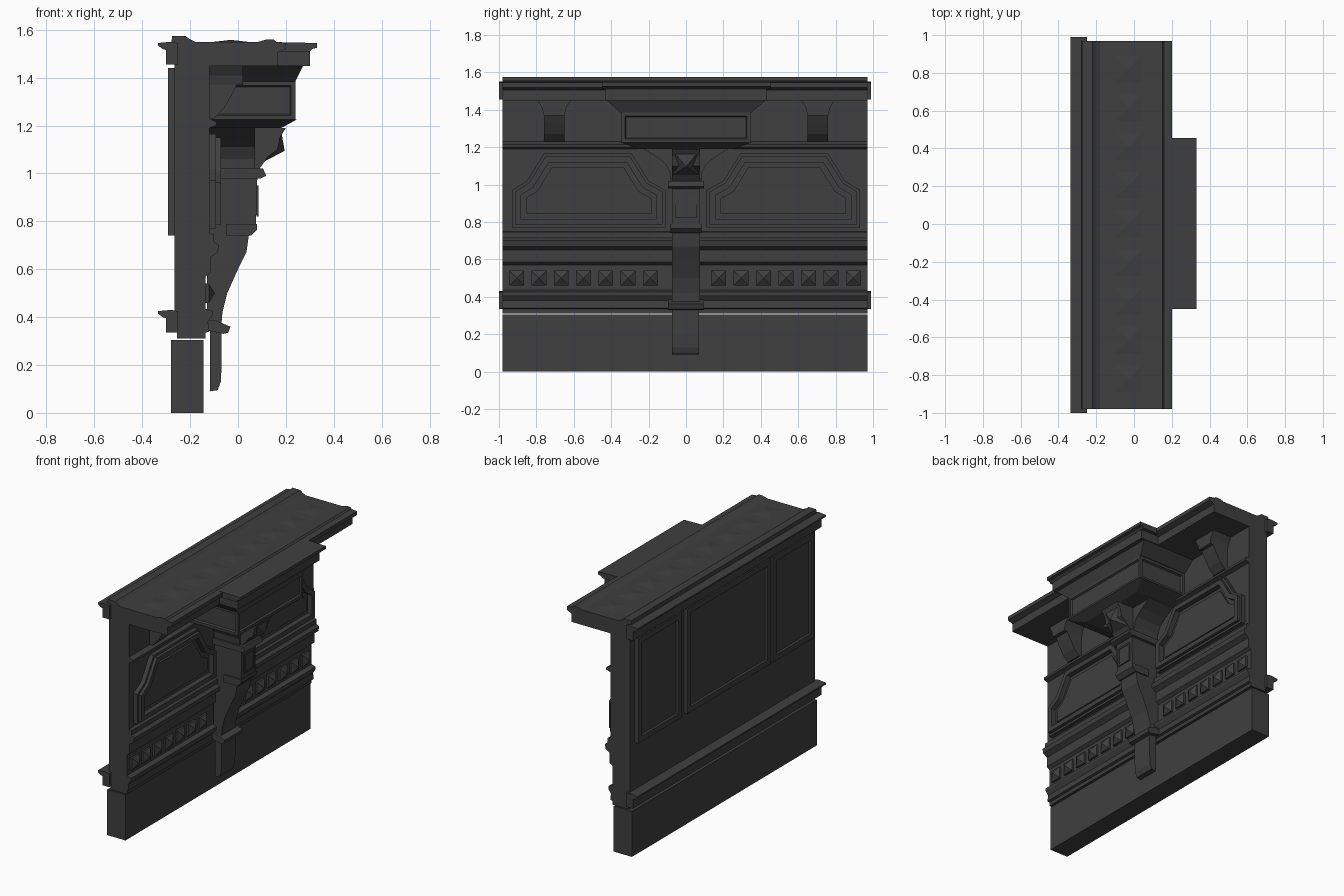
import bpy, bmesh
from mathutils import Vector

cube = bpy.data.objects.get("Cube")
if cube:
    bpy.data.objects.remove(cube, do_unlink=True)

mat = bpy.data.materials.new("charcoal stone")
mat.use_nodes = True
COLOR = (0.05, 0.05, 0.05, 1)
mat.diffuse_color = COLOR
mat.node_tree.nodes["Principled BSDF"].inputs["Base Color"].default_value = COLOR

Y0, Y1 = -0.98, 0.97


def finish(name, bm, fix=True):
    if fix:
        bmesh.ops.recalc_face_normals(bm, faces=bm.faces[:])
    me = bpy.data.meshes.new(name)
    bm.to_mesh(me)
    bm.free()
    me.materials.append(mat)
    ob = bpy.data.objects.new(name, me)
    bpy.context.collection.objects.link(ob)
    return ob


def prism(name, pts, a, b, axis="y"):
    """Extrude a profile: (x, z) along y, or (y, z) along x."""
    bm = bmesh.new()
    place = (lambda p, d: (p[0], d, p[1])) if axis == "y" else (lambda p, d: (d, p[0], p[1]))
    lo = [bm.verts.new(place(p, a)) for p in pts]
    hi = [bm.verts.new(place(p, b)) for p in pts]
    bm.faces.new(lo)
    bm.faces.new(hi)
    for i in range(len(pts)):
        j = (i + 1) % len(pts)
        bm.faces.new((lo[i], lo[j], hi[j], hi[i]))
    return finish(name, bm)


def box(name, x0, x1, y0, y1, z0, z1):
    return prism(name, [(x0, z0), (x1, z0), (x1, z1), (x0, z1)], y0, y1)


def stepped_panel(name, pts, x, direction, steps):
    """Panel lying in a yz plane, worked with successive (inset, depth) steps."""
    bm = bmesh.new()
    face = bm.faces.new([bm.verts.new((x, y, z)) for y, z in pts])
    face.normal_update()
    if face.normal.x * direction < 0:
        face.normal_flip()
    for inset, rise in steps:
        if inset:
            bmesh.ops.inset_region(bm, faces=[face], thickness=inset, use_even_offset=True)
        if rise:
            rim = face.edges[:]
            new = bmesh.ops.extrude_discrete_faces(bm, faces=[face])["faces"][0]
            bmesh.ops.translate(bm, verts=new.verts[:], vec=(rise * direction, 0, 0))
            face = new
        face.normal_update()
    return finish(name, bm, fix=False)


def pyramid(name, center, u, v, tip):
    bm = bmesh.new()
    c, u, v, tip = map(Vector, (center, u, v, tip))
    base = [bm.verts.new(c + p) for p in (-u - v, u - v, u + v, v - u)]
    top = bm.verts.new(c + tip)
    bm.faces.new(base)
    for i in range(4):
        bm.faces.new((base[i], base[(i + 1) % 4], top))
    return finish(name, bm)


# Plinth and moulded wall
box("plinth", -0.28, -0.145, Y0, Y1, 0, 0.304)
prism("wall", [(-0.255, 0.311), (-0.135, 0.311), (-0.135, 0.335), (-0.12, 0.34),
               (-0.125, 0.38), (-0.105, 0.41), (-0.105, 0.425), (-0.135, 0.435),
               (-0.135, 0.57), (-0.115, 0.585), (-0.115, 0.65), (-0.085, 0.67),
               (-0.08, 0.70), (-0.1, 0.715), (-0.1, 0.745), (-0.12, 0.75),
               (-0.12, 1.19), (-0.09, 1.2), (-0.09, 1.215), (-0.12, 1.23),
               (-0.12, 1.47), (-0.265, 1.47), (-0.265, 0.335), (-0.255, 0.335)], Y0, Y1)

# Rear sill and rear cornice mouldings
for label, z in (("sill", 0.335), ("cornice", 1.455)):
    prism("rear_" + label, [(-0.25, z), (-0.3, z), (-0.3, z + 0.06), (-0.315, z + 0.065),
                            (-0.335, z + 0.08), (-0.335, z + 0.09), (-0.28, z + 0.095),
                            (-0.25, z + 0.09)], -1.0, 0.99)

# Rear framed panels
for i, (a, b) in enumerate(((-0.94, -0.5), (-0.48, 0.4), (0.46, 0.92))):
    stepped_panel(f"rear_panel_{i + 1}", [(a, 0.74), (b, 0.74), (b, 1.44), (a, 1.44)],
                  -0.264, -1, [(0, 0.028), (0.025, 0), (0.012, -0.018)])

# Main cornice slab with stepped top
prism("cornice", [(-0.265, 1.45), (0.165, 1.45), (0.165, 1.505), (0.2, 1.52), (0.2, 1.545),
                  (0.16, 1.55), (0.15, 1.56), (0.12, 1.56), (0.085, 1.55), (-0.18, 1.55),
                  (-0.2, 1.56), (-0.22, 1.575), (-0.275, 1.575), (-0.28, 1.53)], Y0, Y1)
for i in range(9):
    pyramid(f"cornice_boss_{i + 1}", (-0.03, (i - 4) * 0.205, 1.55),
            (0.07, 0, 0), (0, 0.07, 0), (0, 0, 0.008))

# Projecting centre cornice and the box beneath it
box("centre_cornice", 0.1, 0.3, -0.43, 0.43, 1.45, 1.51)
prism("centre_cornice_cap", [(0.1, 1.51), (0.3, 1.51), (0.31, 1.52), (0.33, 1.525),
                             (0.33, 1.545), (0.1, 1.55)], -0.45, 0.455)


def taper_box(name, lower, upper):
    bm = bmesh.new()
    rings = []
    for x, y, z in (lower, upper):
        rings.append([bm.verts.new(p) for p in ((-0.12, -y, z), (x, -y, z), (x, y, z), (-0.12, y, z))])
    lo, hi = rings
    bm.faces.new(lo)
    bm.faces.new(hi)
    for i in range(4):
        bm.faces.new((lo[i], lo[(i + 1) % 4], hi[(i + 1) % 4], hi[i]))
    bmesh.ops.recalc_face_normals(bm, faces=bm.faces[:])
    return bm


bm = taper_box("centre_box", (0.24, 0.345, 1.225), (0.24, 0.345, 1.385))
sides = [f for f in bm.faces if abs(f.normal.z) < 0.5 and f.normal.x > -0.5]
bmesh.ops.inset_individual(bm, faces=sides, thickness=0.025, depth=0)
bmesh.ops.inset_individual(bm, faces=sides, thickness=0.008, depth=-0.012)
finish("centre_box", bm, fix=False)
finish("centre_box_flare", taper_box("flare", (0.24, 0.35, 1.385), (0.275, 0.43, 1.455)))
finish("centre_box_base", taper_box("base", (0.18, 0.25, 1.19), (0.245, 0.35, 1.225)))

# Small cornice brackets
for side in (-1, 1):
    y = 0.705 * side
    prism("small_bracket", [(-0.12, 1.23), (-0.1, 1.23), (-0.06, 1.27), (-0.025, 1.33),
                            (0, 1.38), (0, 1.45), (-0.12, 1.45)], y - 0.055, y + 0.055)
    prism("small_bracket_flare", [(y - 0.055, 1.37), (y + 0.055, 1.37), (y + 0.065, 1.41),
                                  (y + 0.09, 1.452), (y - 0.09, 1.452), (y - 0.065, 1.41)],
          -0.12, 0.02, axis="x")

# Shaped wall panels, mirrored about the centre
outline = [(0.11, 0.77), (0.93, 0.77), (0.93, 0.97), (0.85, 1.02),
           (0.76, 1.165), (0.29, 1.165), (0.2, 1.02), (0.11, 0.97)]
for side in (-1, 1):
    stepped_panel("shaped_panel", [(y * side, z) for y, z in outline], -0.121, 1,
                  [(0, 0.03), (0.015, 0), (0, 0.02), (0.02, 0), (0.012, -0.035),
                   (0.02, 0), (0.008, 0.012)])

# Row of pyramid studs
for i in range(7):
    for y in (-0.905 + i * 0.119, 0.175 + i * 0.12):
        box("stud_block", -0.14, -0.122, y - 0.04, y + 0.04, 0.46, 0.54)
        pyramid("stud", (-0.122, y, 0.5), (0, 0.04, 0), (0, 0, 0.04), (0.026, 0, 0))

# Central corbel: shaft, wings, collars and foot
prism("corbel_shaft", [(-0.13, 0.36), (-0.07, 0.36), (-0.065, 0.42), (-0.045, 0.5),
                       (0, 0.6), (0.035, 0.67), (0.045, 0.74), (0.075, 0.78),
                       (0.08, 0.97), (0.09, 1.02), (0.125, 1.07), (0.165, 1.1),
                       (0.175, 1.15), (0.2, 1.19), (-0.13, 1.19)], -0.075, 0.075)
wing = [(0.08, 0.99), (0.085, 1.06), (0.11, 1.11), (0.16, 1.15), (0.235, 1.195)]
prism("corbel_wings", wing + [(-y, z) for y, z in reversed(wing)], -0.12, 0.07, axis="x")
pyramid("corbel_stud", (0.145, 0, 1.115), (0, 0.07, 0), (0.035, 0, 0.065), (0.05, 0, -0.02))
prism("corbel_collar", [(-0.12, 0.98), (0.095, 0.98), (0.118, 0.99), (0.105, 1.02),
                        (-0.12, 1.02)], -0.095, 0.095)
prism("corbel_lip", [(-0.05, 0.74), (0.055, 0.74), (0.08, 0.765), (0.08, 0.79),
                     (-0.05, 0.79)], -0.082, 0.082)
stepped_panel("corbel_inlay", [(-0.055, 0.82), (0.055, 0.82), (0.055, 0.95), (-0.055, 0.95)],
              0.078, 1, [(0, 0.008), (0.012, -0.005)])
prism("corbel_foot_collar", [(-0.13, 0.345), (-0.06, 0.33), (-0.04, 0.335), (-0.032, 0.36),
                             (-0.09, 0.385), (-0.13, 0.385)], -0.095, 0.095)
prism("corbel_foot", [(-0.118, 0.09), (-0.085, 0.095), (-0.072, 0.13), (-0.068, 0.2),
                      (-0.068, 0.35), (-0.118, 0.35)], -0.075, 0.07)
